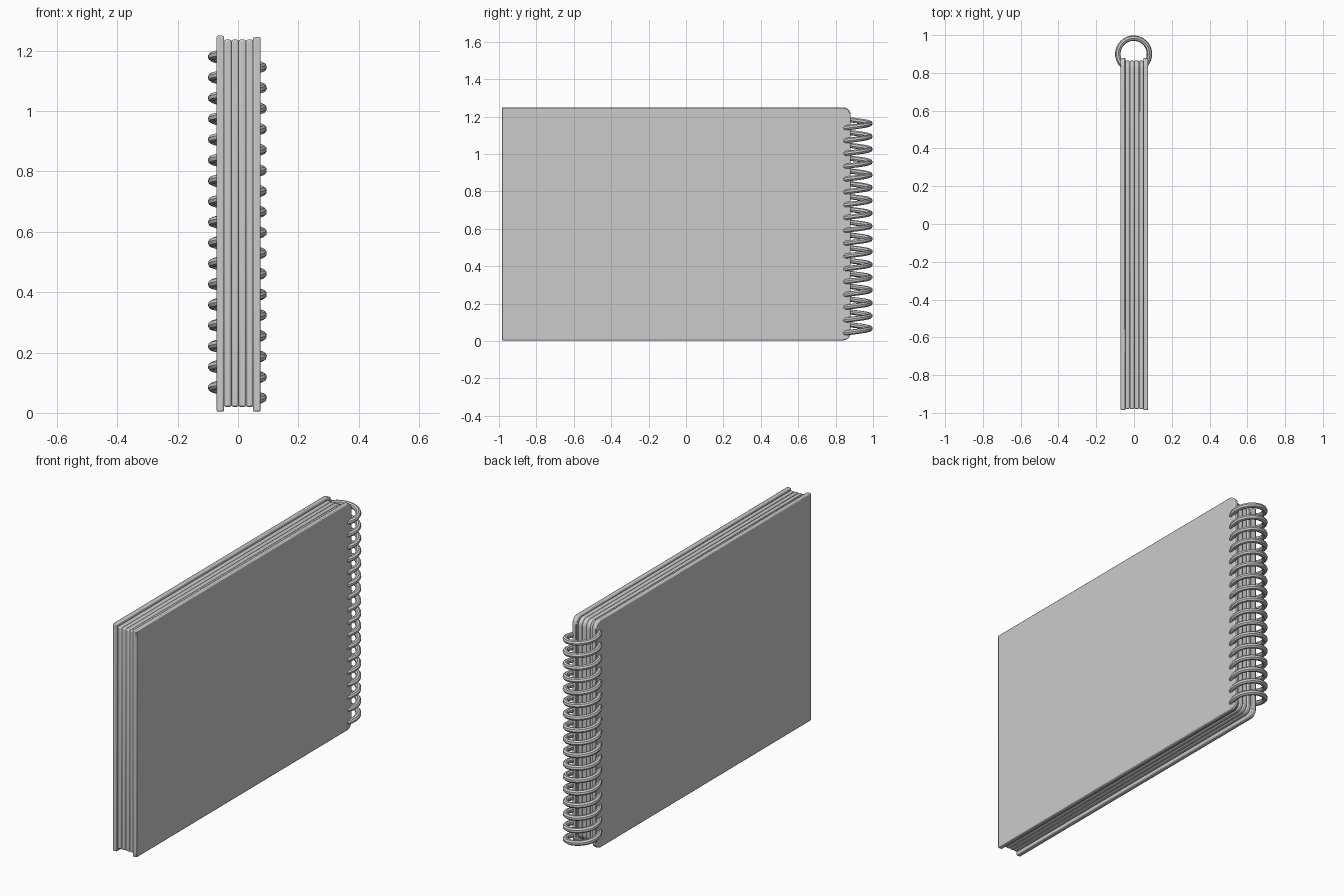
import bpy, bmesh
from math import sin, cos, pi, radians

if "Cube" in bpy.data.objects:
    bpy.data.objects.remove(bpy.data.objects["Cube"])


def sheet(name, x0, x1, y0, y1, z0, z1, corner, edge):
    """Upright slab with two rounded spine corners and softened edges."""
    outline = [(y0, z0)]
    for cz, start in ((z0 + corner, -90), (z1 - corner, 0)):
        for i in range(7):
            a = radians(start + 15 * i)
            outline.append((y1 - corner + corner * cos(a), cz + corner * sin(a)))
    outline.append((y0, z1))
    bm = bmesh.new()
    face = bm.faces.new([bm.verts.new((x0, y, z)) for y, z in outline])
    ext = bmesh.ops.extrude_face_region(bm, geom=[face])
    top = [v for v in ext["geom"] if isinstance(v, bmesh.types.BMVert)]
    bmesh.ops.translate(bm, verts=top, vec=(x1 - x0, 0, 0))
    bmesh.ops.recalc_face_normals(bm, faces=bm.faces)
    mesh = bpy.data.meshes.new(name)
    bm.to_mesh(mesh)
    bm.free()
    ob = bpy.data.objects.new(name, mesh)
    bpy.context.collection.objects.link(ob)
    bev = ob.modifiers.new("soft_edges", "BEVEL")
    bev.width = edge
    bev.segments = 2
    bev.limit_method = "ANGLE"
    bev.angle_limit = radians(50)
    smooth(ob)
    return ob


def smooth(ob):
    bpy.ops.object.select_all(action="DESELECT")
    ob.select_set(True)
    bpy.context.view_layer.objects.active = ob
    bpy.ops.object.shade_smooth_by_angle(angle=radians(40))


# covers
sheet("back_cover", -0.071, -0.046, -0.985, 0.88, 0.004, 1.25, 0.04, 0.005)
sheet("front_cover", 0.050, 0.075, -0.985, 0.88, 0.004, 1.246, 0.04, 0.005)

# page bundles, touching each other and the covers
edges = [-0.047, -0.022, 0.002, 0.027, 0.051]
for i in range(4):
    sheet(f"page_bundle_{i + 1}", edges[i], edges[i + 1],
          -0.979, 0.865, 0.02, 1.237, 0.04, 0.006)

# spiral binding: helix climbing around a vertical axis at the spine
PITCH, RADIUS, CENTRE_Y, STEPS = 0.0685, 0.084, 0.9, 28
first, last = radians(-60), 16 * 2 * pi + radians(240)
count = int((last - first) / (2 * pi) * STEPS) + 1
curve = bpy.data.curves.new("spiral_binding", "CURVE")
curve.dimensions = "3D"
curve.bevel_depth = 0.0142
curve.bevel_resolution = 2
curve.use_fill_caps = True
spline = curve.splines.new("POLY")
spline.points.add(count - 1)
for i, p in enumerate(spline.points):
    a = first + (last - first) * i / (count - 1)
    p.co = (-0.002 + RADIUS * cos(a), CENTRE_Y + RADIUS * sin(a),
            0.05 + PITCH * a / (2 * pi), 1)
coil = bpy.data.objects.new("spiral_binding", curve)
bpy.context.collection.objects.link(coil)
bpy.ops.object.select_all(action="DESELECT")
coil.select_set(True)
bpy.context.view_layer.objects.active = coil
bpy.ops.object.convert(target="MESH")
smooth(bpy.context.view_layer.objects.active)
